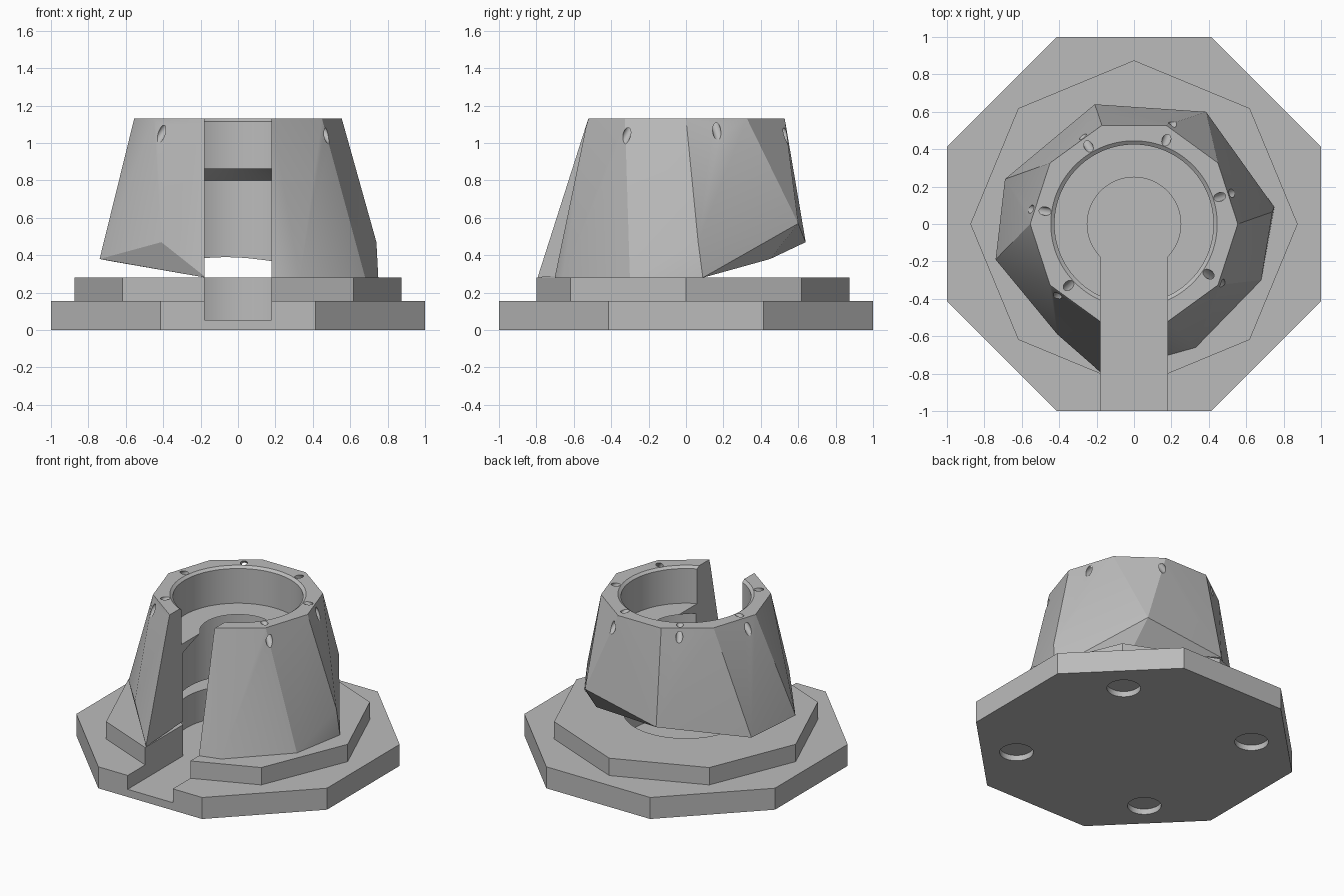
import bpy, bmesh
from math import sin, cos, pi, radians
from mathutils import Matrix, Vector

cube = bpy.data.objects.get("Cube")
if cube:
    bpy.data.objects.remove(cube, do_unlink=True)

grey = bpy.data.materials.new("plain grey")
grey.use_nodes = True
grey.diffuse_color = (0.5, 0.5, 0.5, 1)
grey.node_tree.nodes["Principled BSDF"].inputs["Base Color"].default_value = (0.5, 0.5, 0.5, 1)


def make(name, bm):
    bmesh.ops.recalc_face_normals(bm, faces=bm.faces)
    mesh = bpy.data.meshes.new(name)
    bm.to_mesh(mesh)
    bm.free()
    mesh.materials.append(grey)
    obj = bpy.data.objects.new(name, mesh)
    bpy.context.collection.objects.link(obj)
    return obj


def stack(name, levels, sides, phase=0.0, matrix=None):
    """Closed solid from rings given as (radius, height)."""
    bm = bmesh.new()
    rings = []
    for r, z in levels:
        angles = [phase + 2 * pi * i / sides for i in range(sides)]
        rings.append([bm.verts.new((r * cos(a), r * sin(a), z)) for a in angles])
    for low, high in zip(rings, rings[1:]):
        for i in range(sides):
            j = (i + 1) % sides
            bm.faces.new((low[i], low[j], high[j], high[i]))
    bm.faces.new(rings[0])
    bm.faces.new(rings[-1])
    if matrix:
        bm.transform(matrix)
    return make(name, bm)


def cut(obj, cutters):
    for c in cutters:
        mod = obj.modifiers.new("cut", "BOOLEAN")
        mod.operation = "DIFFERENCE"
        mod.solver = "EXACT"
        mod.object = c
    bpy.context.view_layer.update()
    graph = bpy.context.evaluated_depsgraph_get()
    mesh = bpy.data.meshes.new_from_object(obj.evaluated_get(graph))
    obj.modifiers.clear()
    obj.data = mesh


# Octagonal plates, the upper one turned by half a side
base = stack("base_plate", [(1.082, 0), (1.082, 0.155)], 8, pi / 8)
plinth = stack("plinth", [(0.875, 0.155), (0.875, 0.28)], 8)

# Faceted tower: regular ten-sided top, uneven foot
foot = [(0.75, 0.09, 0.28), (0.74, 0.065, 0.47), (0.68, -0.3, 0.28),
        (0.33, -0.66, 0.28), (-0.17, -0.8, 0.28), (-0.41, -0.59, 0.47),
        (-0.74, -0.19, 0.38), (-0.69, 0.24, 0.37), (-0.21, 0.64, 0.47),
        (0.385, 0.6, 0.57), (0.4, 0.45, 0.38)]
bm = bmesh.new()
for p in foot:
    bm.verts.new(p)
for i in range(10):
    a = i * pi / 5
    bm.verts.new((0.555 * cos(a), 0.555 * sin(a), 1.13))
hull = bmesh.ops.convex_hull(bm, input=bm.verts)
inside = [v for v in hull["geom_interior"] if isinstance(v, bmesh.types.BMVert)]
bmesh.ops.delete(bm, geom=inside, context="VERTS")
bmesh.ops.dissolve_limit(bm, angle_limit=radians(0.5), verts=bm.verts, edges=bm.edges)
tower = make("faceted_tower", bm)

# Round bore: chamfered pocket, narrow ledge, wide lower cavity
bore = stack("bore_cutter", [(0.41, 0.055), (0.41, 0.8), (0.25, 0.865), (0.425, 0.865),
                             (0.425, 1.115), (0.465, 1.145)], 96)

# Straight slot towards the front
bm = bmesh.new()
bmesh.ops.create_cube(bm, size=1, matrix=Matrix.Translation((0, -0.6, 0.655))
                      @ Matrix.Diagonal((0.36, 1.2, 1.2, 1)))
slot = make("slot_cutter", bm)

# Slanted drill holes through the rim
drills = []
tilt = Vector((1, 0, -1)).to_track_quat("Z", "Y").to_matrix().to_4x4()
for i in range(7):
    if i == 5:  # lost in the slot
        continue
    turn = Matrix.Rotation(radians(17.5) + i * 2 * pi / 7, 4, "Z")
    place = turn @ Matrix.Translation((0.48, 0, 1.13)) @ tilt
    drills.append(stack("drill_cutter", [(0.023, -0.06), (0.023, 0.18)], 24, 0, place))

# Shallow round recesses under the base
pits = []
for x in (-0.545, 0.545):
    for y in (-0.545, 0.545):
        pits.append(stack("pit_cutter", [(0.11, -0.05), (0.11, 0.04)], 48, 0,
                          Matrix.Translation((x, y, 0))))

cut(base, [bore, slot] + pits)
cut(plinth, [bore, slot])
cut(tower, [bore, slot] + drills)
for c in [bore, slot] + drills + pits:
    bpy.data.objects.remove(c, do_unlink=True)

bpy.ops.object.select_all(action="DESELECT")
for obj in (base, plinth, tower):
    obj.select_set(True)
bpy.context.view_layer.objects.active = tower
bpy.ops.object.shade_smooth_by_angle(angle=radians(20))
